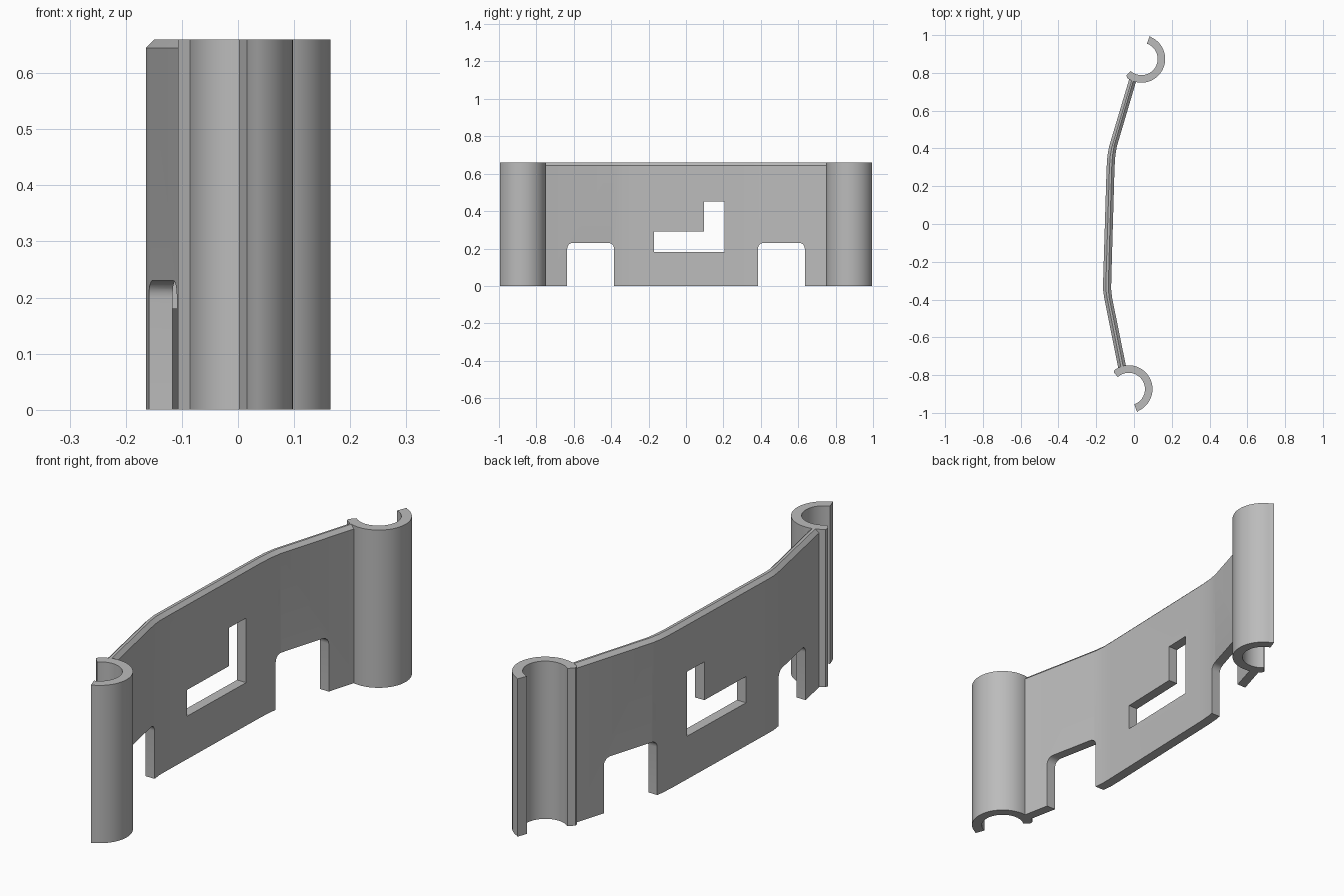
import bpy, bmesh, math

if "Cube" in bpy.data.objects:
    bpy.data.objects.remove(bpy.data.objects["Cube"])

H = 0.66          # overall height
R_OUT, R_IN = 0.126, 0.086

grey = bpy.data.materials.new("grey")
grey.diffuse_color = (0.5, 0.5, 0.5, 1)
grey.use_nodes = True
grey.node_tree.nodes["Principled BSDF"].inputs["Base Color"].default_value = grey.diffuse_color


def prism(name, pts, axis, lo, hi):
    """Extrude a closed 2D outline: axis 'z' takes (x, y), axis 'x' takes (y, z)."""
    bm = bmesh.new()
    place = (lambda p, d: (p[0], p[1], d)) if axis == "z" else (lambda p, d: (d, p[0], p[1]))
    face = bm.faces.new([bm.verts.new(place(p, lo)) for p in pts])
    ext = bmesh.ops.extrude_face_region(bm, geom=[face])["geom"]
    step = (0, 0, hi - lo) if axis == "z" else (hi - lo, 0, 0)
    bmesh.ops.translate(bm, vec=step, verts=[v for v in ext if isinstance(v, bmesh.types.BMVert)])
    bmesh.ops.recalc_face_normals(bm, faces=bm.faces)
    me = bpy.data.meshes.new(name)
    bm.to_mesh(me)
    bm.free()
    me.materials.append(grey)
    ob = bpy.data.objects.new(name, me)
    bpy.context.collection.objects.link(ob)
    return ob


def smooth(ob):
    bpy.ops.object.select_all(action="DESELECT")
    ob.select_set(True)
    bpy.context.view_layer.objects.active = ob
    bpy.ops.object.shade_smooth_by_angle(angle=math.radians(30))


def arc(cx, cy, r, a0, a1, n):
    return [(cx + r * math.cos(math.radians(a0 + (a1 - a0) * i / n)),
             cy + r * math.sin(math.radians(a0 + (a1 - a0) * i / n))) for i in range(n + 1)]


# Open round clips at both ends, mirrored in y
def clip(name, cx, side):
    e = 5  # angular size of the softened tips
    pts = arc(0, 0, R_OUT, -70 + e, 132 - e, 40)
    pts += [pts[-1] and arc(0, 0, R_OUT - 0.008, 132, 132, 1)[0]]
    pts += arc(0, 0, R_IN, 132, -70, 40)
    pts += [arc(0, 0, R_OUT + 0.003, -70, -70, 1)[0]]
    ob = prism(name, [(cx + x, side * (0.874 - 0) + (-side * -1) * -y) if side > 0
                      else (cx + x, -0.874 + y) for x, y in pts], "z", 0, H)
    smooth(ob)


clip("front_clip", -0.028, -1)
clip("back_clip", 0.039, 1)

# Bent panel between the clips
left = [(-0.083, -0.765), (-0.158, -0.39), (-0.164, -0.345), (-0.163, -0.29),
        (-0.145, 0.30), (-0.141, 0.36), (-0.132, 0.41), (-0.023, 0.775)]
right = [(-0.040, -0.765), (-0.116, -0.39), (-0.121, -0.345), (-0.120, -0.29),
         (-0.103, 0.30), (-0.099, 0.36), (-0.091, 0.41), (0.017, 0.775)]
panel = prism("panel", left + right[::-1], "z", 0, H)

# Chamfer the long top edges of the panel
bm = bmesh.new()
bm.from_mesh(panel.data)
top = [e for e in bm.edges if all(v.co.z > H - 0.001 for v in e.verts)
       and abs(e.verts[0].co.y - e.verts[1].co.y) > 0.02]
bmesh.ops.bevel(bm, geom=top, offset=0.015, segments=1, affect="EDGES")
bm.to_mesh(panel.data)
bm.free()


# Cutters for the two bottom notches and the L-shaped window
def notch(y0, y1, z=0.23, r=0.03):
    return ([(y0, -0.1), (y1, -0.1)] + arc(y1 - r, z - r, r, 0, 90, 6)
            + arc(y0 + r, z - r, r, 90, 180, 6))


window = [(-0.17, 0.18), (0.205, 0.18), (0.205, 0.45), (0.095, 0.45), (0.095, 0.29), (-0.17, 0.29)]
cuts = {"front_notch_cutter": notch(-0.635, -0.385),
        "back_notch_cutter": notch(0.385, 0.635),
        "window_cutter": window}
for name, pts in cuts.items():
    cutter = prism(name, pts, "x", -0.5, 0.5)
    mod = panel.modifiers.new(name, "BOOLEAN")
    mod.operation, mod.solver, mod.object = "DIFFERENCE", "EXACT", cutter
    bpy.context.view_layer.objects.active = panel
    bpy.ops.object.modifier_apply(modifier=name)
    bpy.data.objects.remove(cutter)
smooth(panel)
